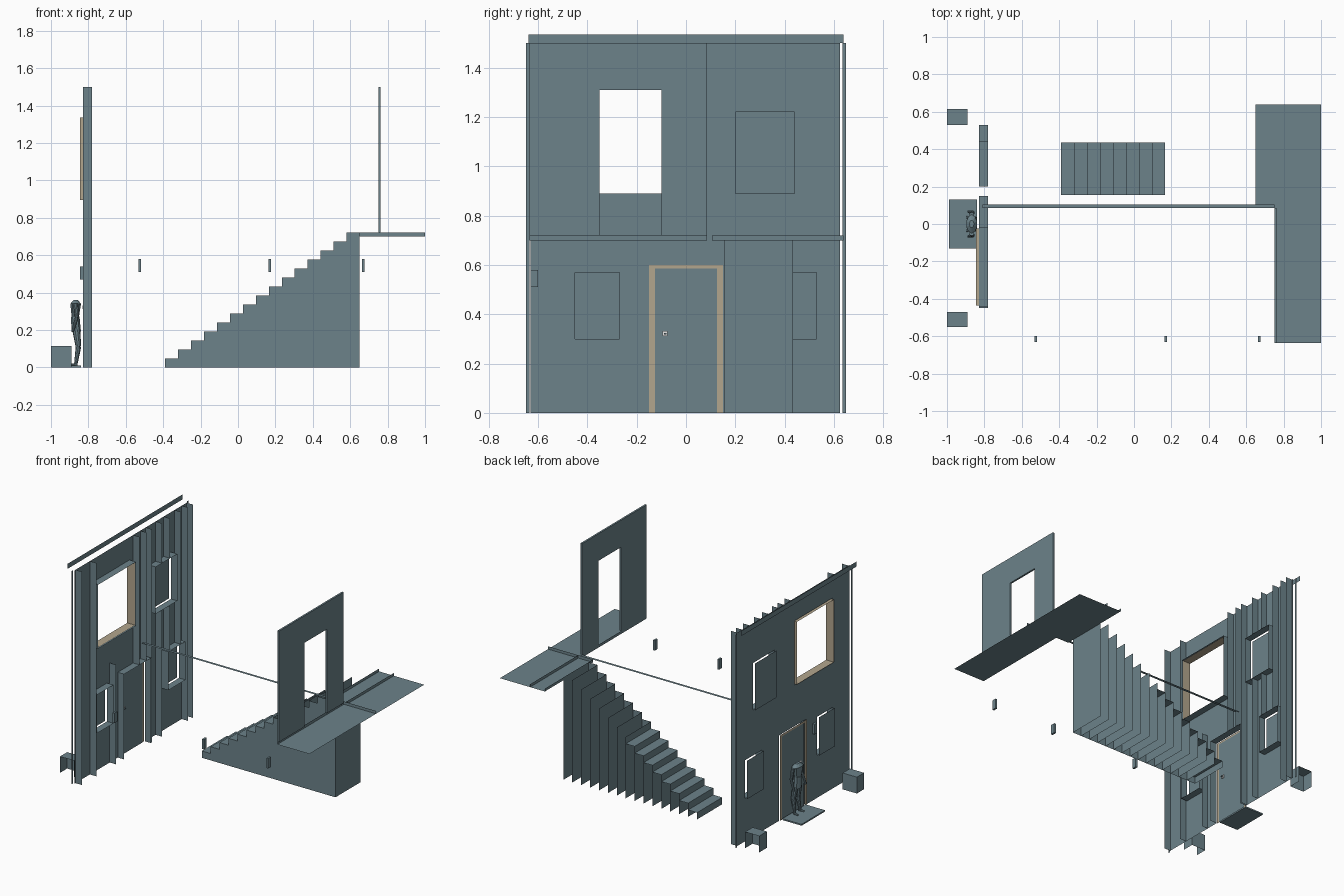
import bpy, bmesh
from mathutils import Vector

if "Cube" in bpy.data.objects:
    bpy.data.objects.remove(bpy.data.objects["Cube"])


def material(name, rgb):
    m = bpy.data.materials.new(name)
    m.diffuse_color = (*rgb, 1)
    m.use_nodes = True
    m.node_tree.nodes["Principled BSDF"].inputs["Base Color"].default_value = m.diffuse_color
    return m


SLATE = material("slate", (0.15, 0.225, 0.255))
BEIGE = material("beige", (0.45, 0.38, 0.27))
WHITE = material("white", (0.9, 0.9, 0.9))


def finish(name, bm, mat=SLATE, smooth=False):
    bmesh.ops.remove_doubles(bm, verts=bm.verts, dist=1e-5)
    me = bpy.data.meshes.new(name)
    bm.to_mesh(me)
    bm.free()
    ob = bpy.data.objects.new(name, me)
    bpy.context.collection.objects.link(ob)
    me.materials.append(mat)
    if smooth:
        for p in me.polygons:
            p.use_smooth = True
    return ob


def sheet(bm, x, y, z):
    """Flat rectangle; the axis given as a number is its fixed coordinate."""
    r = [x, y, z]
    fixed = next(i for i in range(3) if not isinstance(r[i], tuple))
    u, v = [i for i in range(3) if i != fixed]
    vs = []
    for a, b in ((0, 0), (1, 0), (1, 1), (0, 1)):
        p = [0, 0, 0]
        p[fixed], p[u], p[v] = r[fixed], r[u][a], r[v][b]
        vs.append(bm.verts.new(p))
    bm.faces.new(vs)


def sheets(name, items, mat=SLATE):
    bm = bmesh.new()
    for it in items:
        sheet(bm, *it)
    return finish(name, bm, mat)


def box_sides(x, y, z, skip=()):
    s = {"x0": (x[0], y, z), "x1": (x[1], y, z), "y0": (x, y[0], z),
         "y1": (x, y[1], z), "z0": (x, y, z[0]), "z1": (x, y, z[1])}
    return [v for k, v in s.items() if k not in skip]


def box(name, x, y, z, mat=SLATE, skip=()):
    ob = sheets(name, box_sides(x, y, z, skip), mat)
    bm = bmesh.new()
    bm.from_mesh(ob.data)
    bmesh.ops.recalc_face_normals(bm, faces=bm.faces)
    bm.to_mesh(ob.data)
    bm.free()
    return ob


def wall(name, x, y, z, holes):
    """Upright sheet at x with rectangular openings (y0, y1, z0, z1)."""
    ys = sorted({*y, *(h[i] for h in holes for i in (0, 1))})
    zs = sorted({*z, *(h[i] for h in holes for i in (2, 3))})
    bm = bmesh.new()
    for a, b in zip(ys, ys[1:]):
        for c, d in zip(zs, zs[1:]):
            m, n = (a + b) / 2, (c + d) / 2
            if not any(h[0] < m < h[1] and h[2] < n < h[3] for h in holes):
                sheet(bm, x, (a, b), (c, d))
    return finish(name, bm)


# Facade with door and window openings
OUT, IN = -0.83, -0.78
door = (-0.15, 0.15, 0, 0.6)
big = (-0.44, -0.02, 0.89, 1.34)
shuttered = [(0.2, 0.44, 0.89, 1.22), (0.34, 0.53, 0.3, 0.57), (-0.45, -0.27, 0.3, 0.57)]
wall("facade", OUT, (-0.63, 0.625), (0, 1.5), [door, big] + shuttered)

# Opening linings and closed shutters set just outside
for y0, y1, z0, z1 in [door, big] + shuttered:
    sides = [((OUT, IN), y0, (z0, z1)), ((OUT, IN), y1, (z0, z1)),
             ((OUT, IN), (y0, y1), z1)]
    if z0 > 0:
        sides.append(((OUT, IN), (y0, y1), z0))
    sheets("opening_lining", sides)
for y0, y1, z0, z1 in shuttered:
    sheets("shutter", [(-0.845, (y0, y1), (z0, z1))])

# Beige frame of the large window
y0, y1, z0, z1 = big
sheets("window_frame", box_sides((-0.845, -0.785), (y0 + .004, y1 - .004),
                                 (z0 + .005, z1 - .005), ("x0", "x1")), BEIGE)

# Door leaf, frame and handle plate
sheets("door_leaf", [(-0.832, (-0.125, 0.125), (0, 0.585))])
sheets("door_frame", [(-0.835, (-0.15, -0.125), (0, 0.6)),
                      (-0.835, (0.125, 0.15), (0, 0.6)),
                      (-0.835, (-0.125, 0.125), (0.585, 0.6))], BEIGE)
box("handle_plate", (-0.832, -0.825), (-0.095, -0.075), (0.312, 0.332), WHITE)
box("handle", (-0.825, -0.815), (-0.09, -0.08), (0.319, 0.325))

# Wall studs as fins behind the facade
studs = [(y, 0, 1.5) for y in (-0.62, -0.46, 0.16, 0.56, 0.615)]
studs += [(y, 0.6, 1.5) for y in (0.02, 0.1)]
studs += [(-0.24, 0, 0.7), (0.27, 0, 0.89), (0.27, 1.22, 1.5),
          (0.36, 0.57, 0.89), (0.36, 1.22, 1.5), (0.48, 0.57, 1.5)]
sheets("wall_studs", [((OUT, IN), y, (a, b)) for y, a, b in studs])

# Corner trims and roof edge strip
for s in (-1, 1):
    sheets("corner_trim", [(-0.84, tuple(sorted((s * 0.635, s * 0.65))), (0, 1.5))])
sheets("roof_edge", [(-0.88, (-0.64, 0.64), (1.5, 1.515)),
                     (-0.88, (-0.64, 0.64), (1.515, 1.535))])

# Planters open underneath and on the outer side
for lo, hi, skip in ((0.53, 0.615, "y1"), (-0.55, -0.47, "y0")):
    box("planter", (-1, -0.89), (lo, hi), (0, 0.115), skip=(skip, "z0"))
box("doormat", (-0.99, -0.84), (-0.13, 0.13), (0, 0.01))
box("doorbell", (-0.846, -0.83), (-0.25, -0.22), (0.47, 0.54))

# Small wall fixtures
for x in (-0.525, 0.17, 0.67):
    box("wall_fixture", (x - .007, x + .007), (-0.632, -0.6), (0.51, 0.58))

# Staircase: full-height risers, one closed side, treads on the lower steps
N, X0, YS = 15, -0.39, (0.155, 0.435)
run, rise = 1.04 / N, 0.72 / N
parts = [((0.65), YS, (0, 0.72))]
for i in range(N):
    x, h = X0 + i * run, (i + 1) * rise
    parts.append((x, YS, (0, h)))
    parts.append(((x, x + run), YS[0], (0, h)))
    if i < 8:
        parts.append(((x, x + run), YS, h))
sheets("staircase", parts)

# Upper floor, its edge risers and the narrow wall base strip
sheets("upper_floor", [((0.75, 1), (-0.635, 0.105), 0.7),
                       ((0.65, 1), (0.105, 0.64), 0.7)])
sheets("floor_edges", [((0.65, 1), 0.105, (0.7, 0.72)),
                       (0.65, (0.105, 0.64), (0.7, 0.72)),
                       (0.765, (0.105, 0.64), (0.7, 0.72)),
                       (0.75, (-0.635, 0.085), (0.7, 0.72))])
sheets("wall_base", [((-0.81, 0.75), (0.085, 0.105), 0.72)])

# Upper partition with a doorway
gap = (-0.35, -0.1, 0.72, 1.31)
for x in (0.75, 0.763):
    wall("partition", x, (-0.635, 0.085), (0.72, 1.5), [gap])
px = (0.75, 0.763)
sheets("partition_edges", [(px, y, (0.72, 1.5)) for y in (-0.635, 0.085)] +
       [(px, y, (0.72, 1.31)) for y in gap[:2]] +
       [(px, gap[:2], 1.31), (px, (-0.635, 0.085), 1.5)])


# Headless display figure standing at the door
def limb(bm, a, b, r0, r1, flat=1.0):
    a, b = Vector(a), Vector(b)
    c = bmesh.ops.create_cone(bm, cap_ends=True, segments=10, radius1=r0,
                              radius2=r1, depth=(b - a).length)["verts"]
    bmesh.ops.scale(bm, vec=(flat, 1, 1), verts=c)
    rot = Vector((0, 0, 1)).rotation_difference(b - a).to_matrix()
    bmesh.ops.rotate(bm, cent=(0, 0, 0), matrix=rot, verts=c)
    bmesh.ops.translate(bm, vec=(a + b) / 2, verts=c)


bm = bmesh.new()
limb(bm, (-0.865, 0, 0.19), (-0.87, 0, 0.27), 0.038, 0.034, 0.7)
limb(bm, (-0.87, 0, 0.27), (-0.868, 0, 0.34), 0.034, 0.05, 0.6)
limb(bm, (-0.868, 0, 0.34), (-0.868, 0, 0.36), 0.05, 0.02, 0.6)
for s in (-1, 1):
    limb(bm, (-0.865, s * 0.02, 0.2), (-0.853, s * 0.026, 0.11), 0.021, 0.015)
    limb(bm, (-0.853, s * 0.026, 0.11), (-0.868, s * 0.03, 0.012), 0.015, 0.009)
    limb(bm, (-0.86, s * 0.03, 0.016), (-0.895, s * 0.036, 0.013), 0.008, 0.006)
    limb(bm, (-0.868, s * 0.05, 0.34), (-0.862, s * 0.062, 0.265), 0.013, 0.01)
    limb(bm, (-0.862, s * 0.062, 0.265), (-0.885, s * 0.066, 0.19), 0.01, 0.007)
finish("display_figure", bm)
